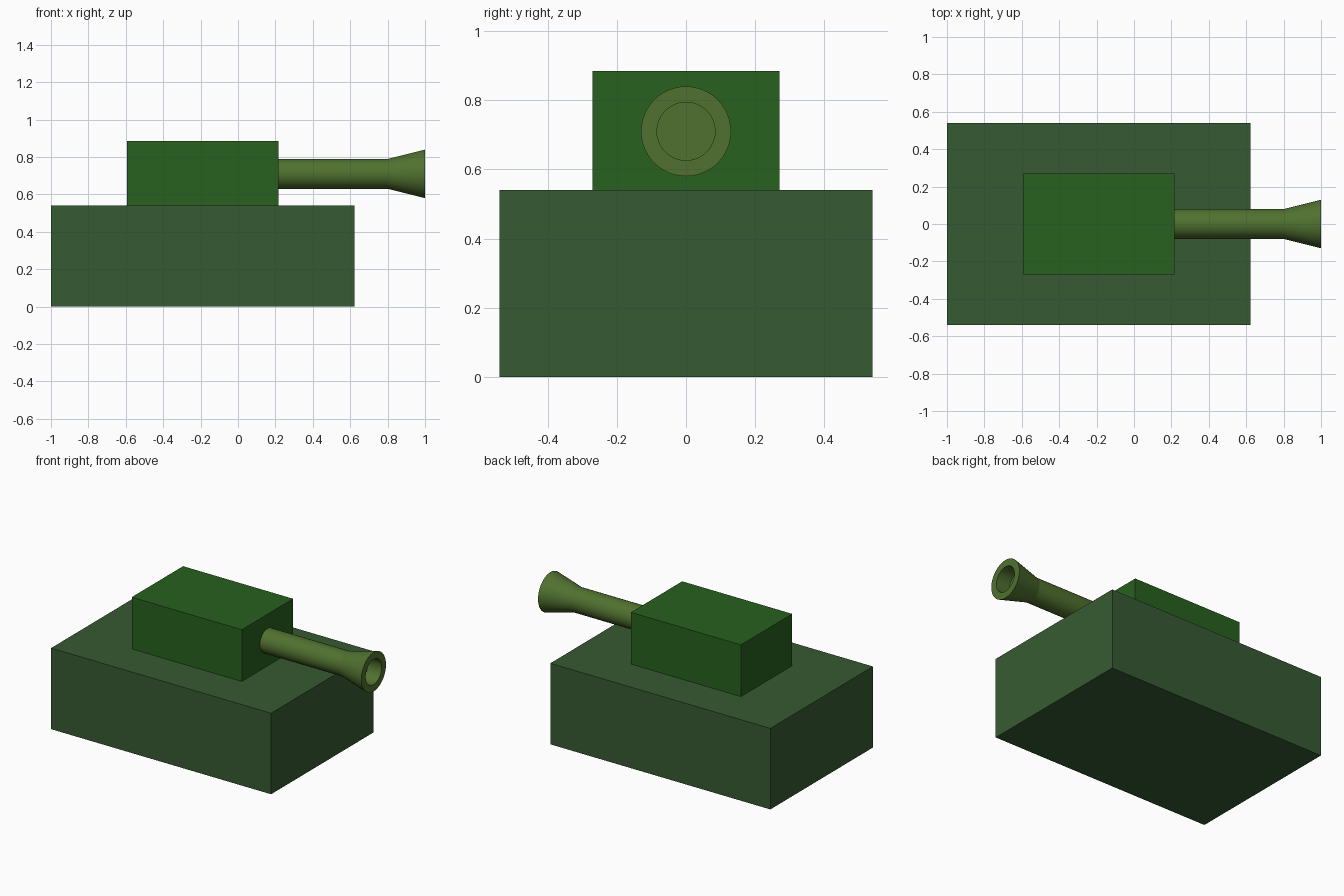
import bpy, bmesh, math

if "Cube" in bpy.data.objects:
    bpy.data.objects.remove(bpy.data.objects["Cube"])


def paint(obj, name, color):
    mat = bpy.data.materials.new(name)
    mat.diffuse_color = color
    mat.use_nodes = True
    mat.node_tree.nodes["Principled BSDF"].inputs["Base Color"].default_value = mat.diffuse_color
    obj.data.materials.append(mat)


def box(name, lo, hi, color):
    bpy.ops.mesh.primitive_cube_add(size=1, location=[(a + b) / 2 for a, b in zip(lo, hi)])
    obj = bpy.context.object
    obj.name = name
    obj.scale = [b - a for a, b in zip(lo, hi)]
    bpy.ops.object.transform_apply(location=False, rotation=False, scale=True)
    paint(obj, name + "_paint", color)
    return obj


def lathe_x(name, profile, z, sides, color):
    """Revolve (x, radius) points about a horizontal axis and cap both ends."""
    bm = bmesh.new()
    rings = []
    for x, r in profile:
        rings.append([bm.verts.new((x, r * math.cos(t), z + r * math.sin(t)))
                      for t in (2 * math.pi * i / sides for i in range(sides))])
    for a, b in zip(rings, rings[1:]):
        for i in range(sides):
            j = (i + 1) % sides
            bm.faces.new((a[i], a[j], b[j], b[i]))
    bm.faces.new(rings[0])
    bm.faces.new(rings[-1])
    bmesh.ops.recalc_face_normals(bm, faces=bm.faces)
    mesh = bpy.data.meshes.new(name)
    bm.to_mesh(mesh)
    bm.free()
    obj = bpy.data.objects.new(name, mesh)
    bpy.context.collection.objects.link(obj)
    bpy.ops.object.select_all(action='DESELECT')
    obj.select_set(True)
    bpy.context.view_layer.objects.active = obj
    bpy.ops.object.shade_smooth_by_angle(angle=math.radians(12))
    paint(obj, name + "_paint", color)
    return obj


# Body blocks
box("hull", (-1, -0.54, 0), (0.622, 0.54, 0.54), (0.037, 0.102, 0.032, 1))
box("turret", (-0.594, -0.27, 0.54), (0.217, 0.27, 0.885), (0.021, 0.119, 0.013, 1))

# Gun barrel with flared muzzle and recessed bore
lathe_x("gun_barrel",
        [(0.217, 0.08), (0.80, 0.08), (1.0, 0.13), (1.0, 0.084), (0.90, 0.084)],
        0.71, 48, (0.08, 0.165, 0.028, 1))
